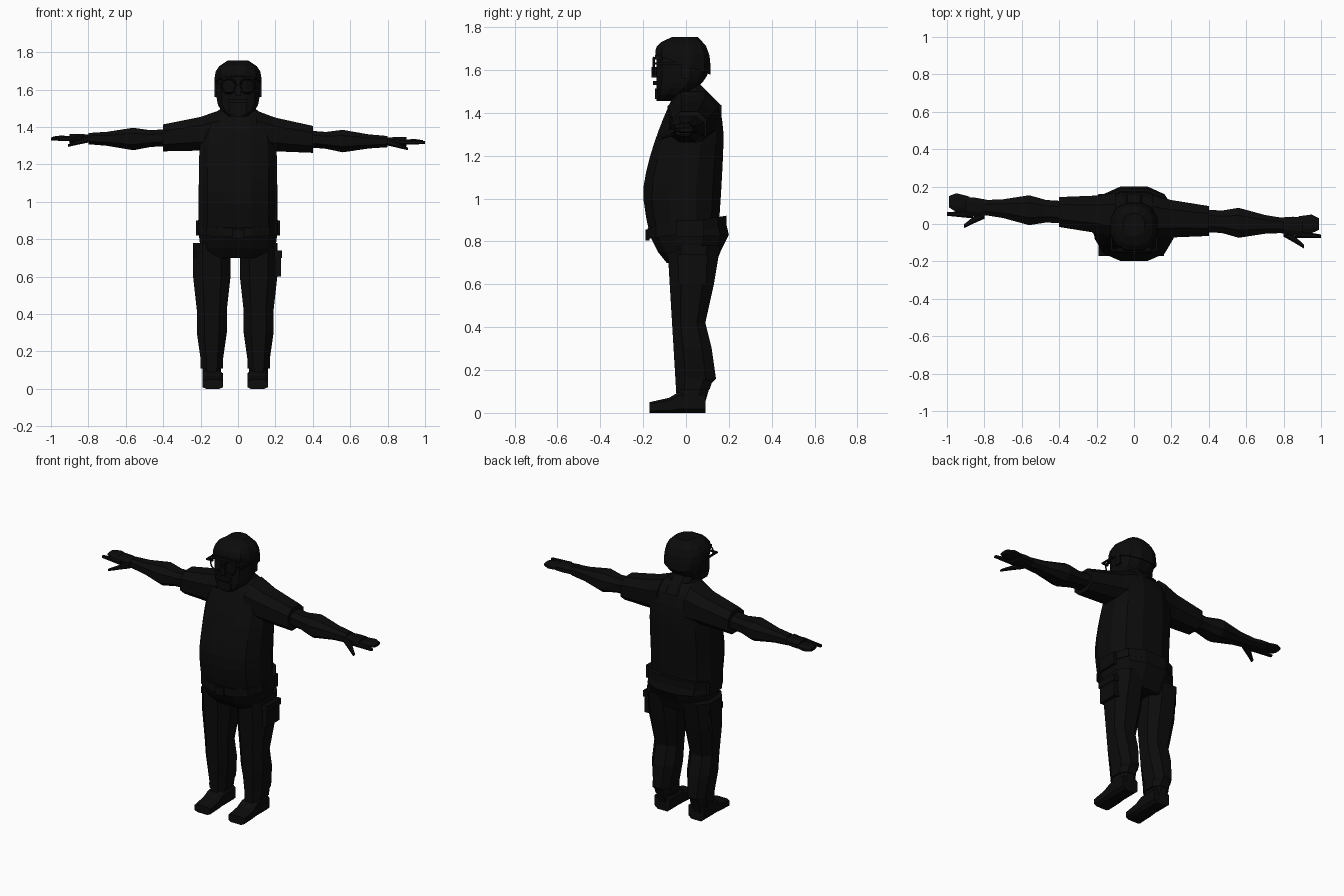
import bpy, bmesh, math
from mathutils import Vector

if "Cube" in bpy.data.objects:
    bpy.data.objects.remove(bpy.data.objects["Cube"], do_unlink=True)

black = bpy.data.materials.new("soft black")
black.use_nodes = True
black.diffuse_color = (.0035, .0035, .0035, 1)
black.node_tree.nodes["Principled BSDF"].inputs["Base Color"].default_value = black.diffuse_color


def finish(name, bm, warp):
    """Turn a bmesh into a flat shaded object, moving its vertices by the warp rule."""
    for vert in bm.verts:
        vert.co = warp(vert.co)
    bmesh.ops.recalc_face_normals(bm, faces=bm.faces)
    mesh = bpy.data.meshes.new(name)
    bm.to_mesh(mesh)
    bm.free()
    mesh.materials.append(black)
    bpy.context.collection.objects.link(bpy.data.objects.new(name, mesh))


def stay(co):
    return co


def loft(name, axis, sections, sides=8, square=.8, warp=stay):
    """Skin rounded rings; a section is position, low and high of the other two axes, and tilt."""
    bm = bmesh.new()
    reach = math.cos(math.pi / sides) ** square
    rings = []

    def along(wave, low, high):
        swing = math.copysign(abs(wave) ** square, wave) / reach
        return (low + high) / 2 + swing * (high - low) / 2

    for position, a_low, a_high, b_low, b_high, tilt in sections:
        ring = []
        for i in range(sides):
            angle = math.tau * (i + .5) / sides
            a = along(math.cos(angle), a_low, a_high)
            b = along(math.sin(angle), b_low, b_high)
            p = position + tilt * b
            place = {"x": (p, a, b), "y": (a, p, b), "z": (a, b, p)}[axis]
            ring.append(bm.verts.new(place))
        rings.append(ring)
    for lower, upper in zip(rings, rings[1:]):
        for i in range(sides):
            j = i - 1
            bm.faces.new((lower[j], lower[i], upper[i], upper[j]))
    bm.faces.new(rings[0])
    bm.faces.new(rings[-1])
    finish(name, bm, warp)


def box(name, centre, size, warp=stay):
    bm = bmesh.new()
    bmesh.ops.create_cube(bm, size=1)
    for vert in bm.verts:
        vert.co = Vector(centre) + vert.co * Vector(size)
    finish(name, bm, warp)


def steps(start, end, count):
    return [start + (end - start) * i / count for i in range(count + 1)]


# Shirt: a round belly, an arched back and sloping shoulders
def shirt_section(t):
    half = .09 + .12 * math.sqrt(1 - t ** 6)
    front = -.2 + .15 * abs((4 * t - 1) / 3) ** 1.5
    back = .19 - .09 * t ** 8 - .035 * (1 - t)
    hem_tilt = .17 * max(0, 1 - 4 * t)
    return (.87 + .63 * t, -half, half, front, back, hem_tilt)


loft("shirt", "z", [shirt_section(t) for t in steps(0, 1, 10)], sides=12)
loft("neck", "z", [(z, -.07, .07, -.06, 1.6 - z, 0) for z in (1.44, 1.54)])

# Trouser seat and belt
loft("trouser_seat", "z", [
    (.7, -.18, .18, -.09, .14, 0),
    (.75, -.2, .2, -.13, .16, 0),
    (.83, -.21, .21, -.17, .2, 0),
    (.89, -.2, .2, -.17, .18, .15)], sides=12)
loft("belt", "z", [(z, -.215, .215, -.18, .19, .16) for z in (.84, .89)], sides=12)
box("belt_buckle", (0, -.18, .83), (.06, .02, .05))


# Head: full at the crown, cut back from nape to chin
def head_section(t, swell=0, tilt=0):
    half = .115 * (1 - .6 * t ** 4) + swell
    crown = max(t, 0) ** 4
    jaw = min(t, 0) ** 2
    front = -.138 + .08 * crown - swell / 2
    back = .105 - .06 * crown - .16 * jaw + swell
    return (1.605 + .15 * t, -half, half, front, back, tilt)


loft("head", "z", [head_section(t) for t in steps(-1, 1, 10)], sides=12)
loft("hair", "z", [head_section(t, .01, .4 * (t - 1)) for t in steps(.1, 1, 4)], sides=12)

# Face
box("beard", (0, -.12, 1.49), (.09, .05, .05))
box("moustache", (0, -.14, 1.54), (.1, .03, .02))
box("nose", (0, -.14, 1.59), (.03, .04, .05))
box("brow", (0, -.13, 1.66), (.17, .03, .02))
box("glasses_bridge", (0, -.15, 1.62), (.04, .01, .01))


def build_side(label, side):
    """Build the paired parts, described on the left and mirrored for the right."""
    def flip(co):
        return Vector((co.x * side, co.y, co.z))

    def leg_warp(co):
        return Vector((co.x * side - .015, co.y, co.z))

    def arm_warp(co):
        x = co.x * side
        return Vector((x, co.y + .03 - .06 * x, co.z - .01 * x))

    def arm_part(name, joints, thickness, shift=.01, sweep=0):
        """Loft along the arm from joints of reach and half depth; sweep slants a finger."""
        sections = []
        for x, depth in joints:
            y = shift + sweep * (x - .8)
            z = 1.33 + .2 * max(0, .6 - x) ** 2 + min(sweep, 0) * (x - .8) / 2
            rise = depth * thickness
            sections.append((x, y - depth, y + depth, z - rise, z + rise, 0))
        loft(label + name, "x", sections, warp=arm_warp)

    # Arm and hand
    arm_part("_sleeve", [(.1, .12), (.2, .1), (.4, .08)], .9)
    arm_part("_forearm", [(.38, .06), (.47, .06), (.56, .08), (.7, .05), (.8, .04)], .75)
    arm_part("_palm", [(.77, .04), (.85, .05), (.9, .05)], .5)
    arm_part("_fingers", [(.88, .04), (.95, .05), (.99, .03)], .3, shift=.02, sweep=.05)
    arm_part("_index_finger", [(.86, .02), (1, .01)], .8, shift=-.03, sweep=-.03)
    arm_part("_thumb", [(.8, .03), (.85, .02), (.91, .01)], .7, shift=-.02, sweep=-.7)

    # Trouser leg and cuff: joints give height, half width and back of the calf
    def leg_part(name, joints):
        loft(label + name, "z", [
            (z, .125 - half, .125 + half, -.04 - .06 * z, back, 0) for z, half, back in joints],
            warp=leg_warp)

    leg_part("_trouser_leg", [
        (.12, .05, .1), (.16, .06, .14), (.3, .08, .12), (.42, .08, .09),
        (.6, .1, .13), (.78, .1, .16)])
    leg_part("_cuff", [(.11, .06, .11), (.17, .06, .13)])
    leg_part("_ankle", [(.05, .05, .09), (.12, .05, .11)])

    # Boot
    boot = [(-.17, .05), (-.08, .07), (-.03, .1), (.09, .1)]
    loft(label + "_boot", "y", [(y, .065, .175, 0, top, 0) for y, top in boot],
         square=.5, warp=leg_warp)

    # Thigh pocket with flap, and belt pouch
    box(label + "_thigh_pocket", (.2, .03, .66), (.06, .13, .12), flip)
    box(label + "_pocket_flap", (.2, .03, .72), (.07, .14, .04), flip)
    box(label + "_belt_pouch", (.2, .02, .86), (.05, .13, .08), flip)

    # Ear and spectacles
    box(label + "_ear", (.11, 0, 1.6), (.03, .04, .08), flip)
    box(label + "_glasses_temple", (.12, -.07, 1.63), (.01, .15, .01), flip)
    box(label + "_glasses_hinge", (.1, -.14, 1.63), (.04, .01, .01), flip)
    bpy.ops.mesh.primitive_torus_add(
        major_segments=10, minor_segments=4, major_radius=.04, minor_radius=.006,
        location=(side * .05, -.15, 1.62), rotation=(math.pi / 2, 0, 0))
    rim = bpy.context.object
    rim.name = label + "_glasses_rim"
    rim.data.materials.append(black)


build_side("left", 1)
build_side("right", -1)
